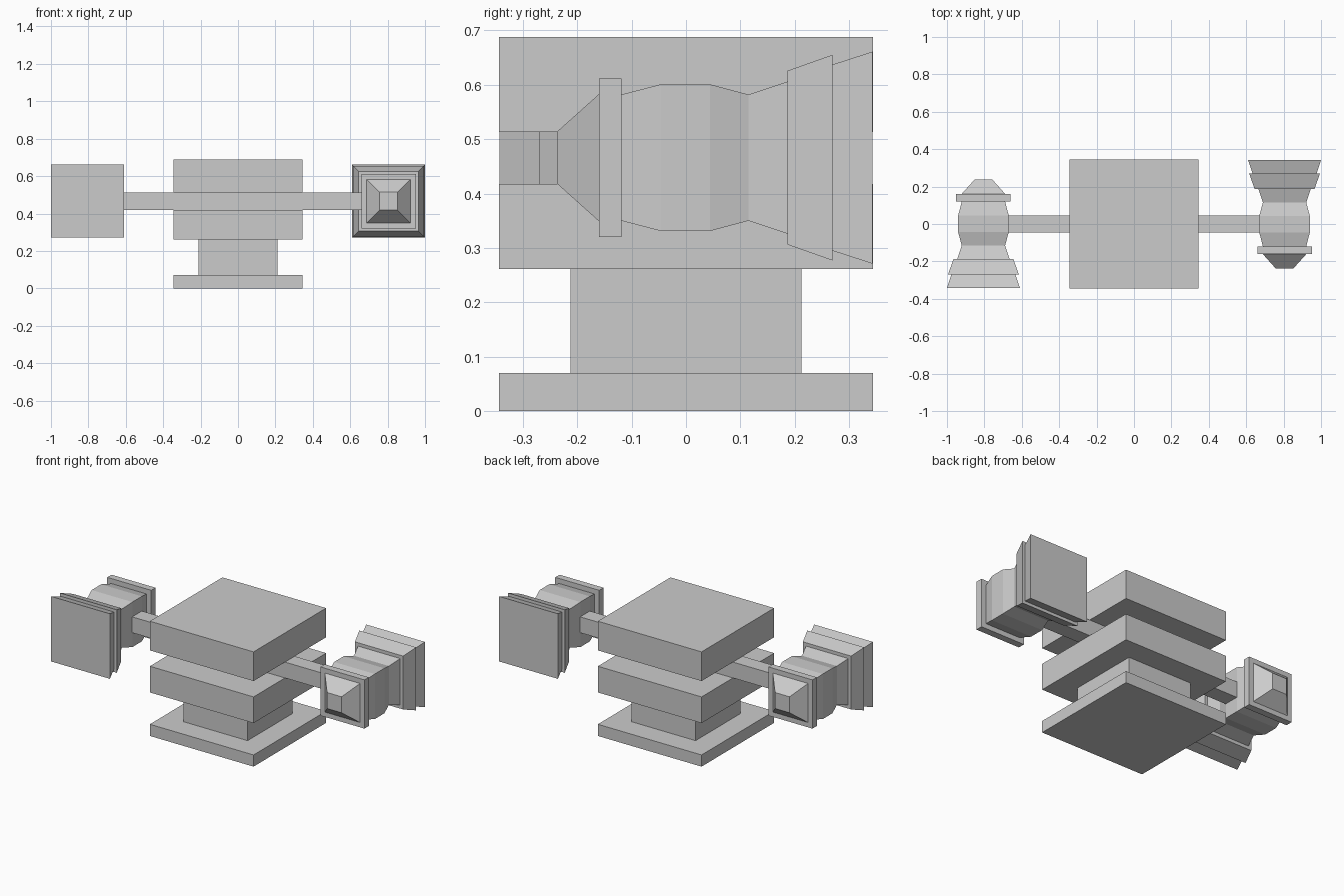
import bpy
import bmesh

if "Cube" in bpy.data.objects:
    bpy.data.objects.remove(bpy.data.objects["Cube"], do_unlink=True)

GREY = (0.6, 0.6, 0.6, 1)
grey = bpy.data.materials.new("light_grey")
grey.use_nodes = True
grey.diffuse_color = GREY
grey.node_tree.nodes["Principled BSDF"].inputs["Base Color"].default_value = GREY


def finish(name, bm):
    bmesh.ops.recalc_face_normals(bm, faces=bm.faces[:])
    mesh = bpy.data.meshes.new(name)
    bm.to_mesh(mesh)
    bm.free()
    mesh.materials.append(grey)
    obj = bpy.data.objects.new(name, mesh)
    bpy.context.collection.objects.link(obj)
    return obj


def box(name, hx, hy, z0, z1):
    bm = bmesh.new()
    bmesh.ops.create_cube(bm, size=1)
    for v in bm.verts:
        v.co = (v.co.x * 2 * hx, v.co.y * 2 * hy, z0 + (v.co.z + 0.5) * (z1 - z0))
    return finish(name, bm)


def square_loft(name, profile, side):
    """Square rings of (y, half width) joined along y; side -1 turns it half round."""
    bm = bmesh.new()
    rings = []
    for y, h in profile:
        rings.append([bm.verts.new((side * (POD_X + sx * h), side * y, POD_Z + sz * h))
                      for sx, sz in ((-1, -1), (1, -1), (1, 1), (-1, 1))])
    for a, b in zip(rings, rings[1:]):
        for i in range(4):
            j = (i + 1) % 4
            bm.faces.new((a[i], a[j], b[j], b[i]))
    bm.faces.new(rings[0])
    bm.faces.new(rings[-1])
    return finish(name, bm)


# Central stacked body
box("base_plate", 0.344, 0.344, 0, 0.07)
box("neck", 0.212, 0.212, 0.07, 0.261)
box("lower_slab", 0.344, 0.344, 0.261, 0.418)
box("upper_slab", 0.344, 0.344, 0.513, 0.688)
box("cross_arm", 0.69, 0.046, 0.418, 0.513)

# Pods at the arm ends, pointing opposite ways
POD_X, POD_Z = 0.805, 0.466
POD_PARTS = {
    "nose": [(-0.237, 0.048), (-0.16, 0.117)],
    "collar": [(-0.16, 0.146), (-0.119, 0.146)],
    "body": [(-0.119, 0.116), (-0.046, 0.135), (0.044, 0.135),
             (0.115, 0.116), (0.187, 0.14)],
    "inner_flare": [(0.187, 0.16), (0.269, 0.189)],
    "outer_flare": [(0.269, 0.171), (0.343, 0.195)],
}
for side, label in ((1, "left"), (-1, "right")):
    for part, profile in POD_PARTS.items():
        square_loft(f"{label}_pod_{part}", profile, side)
